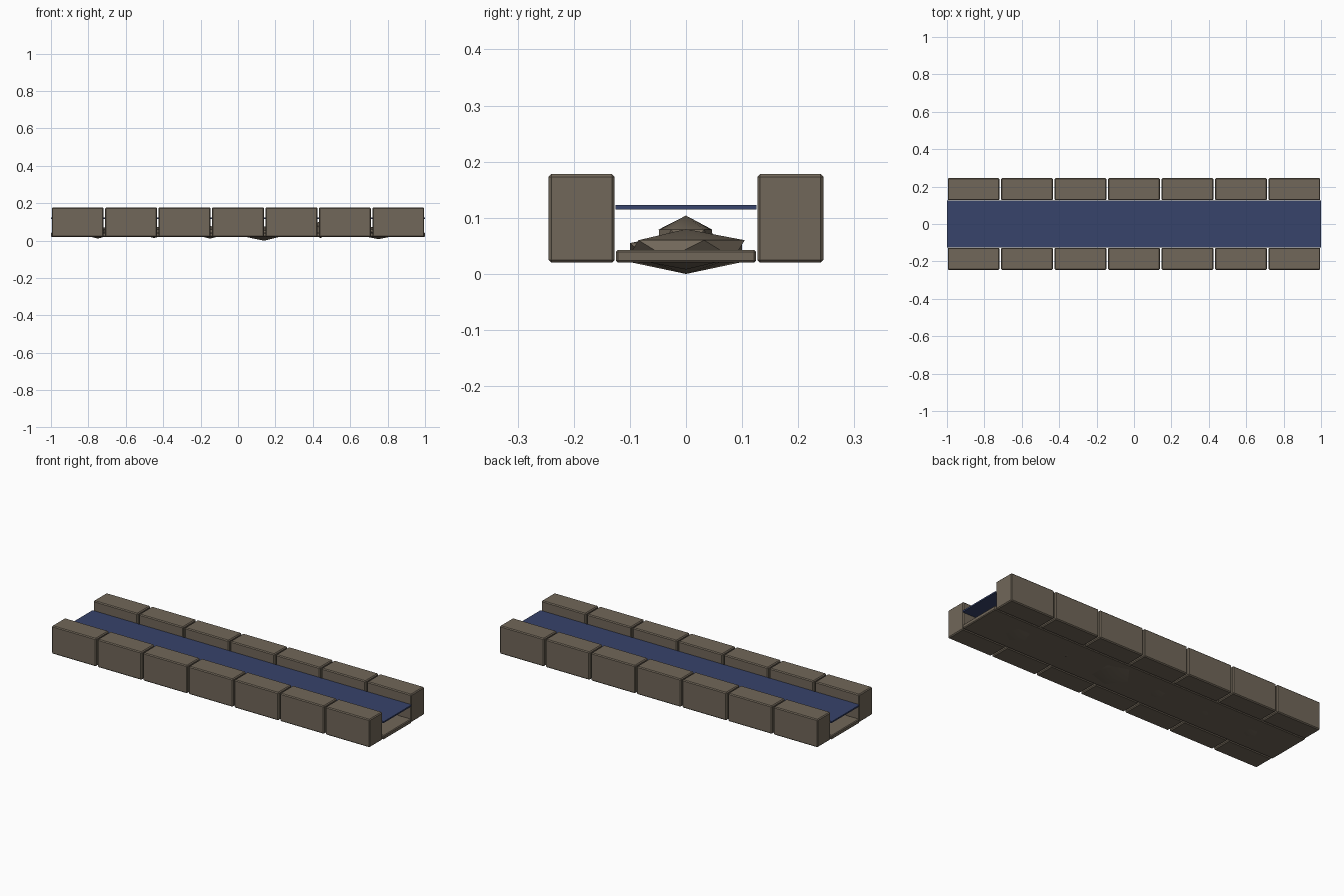
import bpy
import math

if "Cube" in bpy.data.objects:
    bpy.data.objects.remove(bpy.data.objects["Cube"])


def material(name, rgb):
    m = bpy.data.materials.new(name)
    m.diffuse_color = (*rgb, 1.0)
    m.use_nodes = True
    m.node_tree.nodes["Principled BSDF"].inputs["Base Color"].default_value = m.diffuse_color
    return m


STONE = material("brown_stone", (0.165, 0.135, 0.100))
WATER = material("deep_blue_water", (0.038, 0.056, 0.145))


def box(name, x, y, z, mat, bevel=0.0):
    """Box from (min, max) ranges, with optional chamfered edges."""
    ranges = (x, y, z)
    bpy.ops.mesh.primitive_cube_add(
        size=1, location=[(a + b) / 2 for a, b in ranges])
    ob = bpy.context.object
    ob.name = name
    ob.scale = [b - a for a, b in ranges]
    bpy.ops.object.transform_apply(location=False, rotation=False, scale=True)
    ob.data.materials.append(mat)
    if bevel:
        mod = ob.modifiers.new("worn_edges", 'BEVEL')
        mod.width = bevel
        mod.segments = 1
    return ob


# Two rows of wall blocks, with narrow gaps between them
COUNT, PITCH, LENGTH = 7, 0.2857, 0.277
for side, (y0, y1) in (("front", (-0.245, -0.127)), ("back", (0.127, 0.245))):
    for i in range(COUNT):
        cx = (i - (COUNT - 1) / 2) * PITCH
        box(f"{side}_wall_block_{i + 1}", (cx - LENGTH / 2, cx + LENGTH / 2),
            (y0, y1), (0.02, 0.178), STONE, 0.005)

# Channel floor and water sheet
box("channel_floor", (-1, 1), (-0.125, 0.125), (0.02, 0.043), STONE, 0.004)
box("water_surface", (-1, 1), (-0.126, 0.126), (0.115, 0.123), WATER)

# Flattened rocks set into the floor: x, radius, half height, centre z, turn
ROCKS = [
    (-0.75, 0.085, 0.034, 0.045, 10),
    (-0.45, 0.080, 0.032, 0.046, 50),
    (-0.15, 0.090, 0.034, 0.045, 25),
    (0.14, 0.117, 0.038, 0.038, 0),
    (0.44, 0.056, 0.045, 0.059, 40),
    (0.75, 0.117, 0.036, 0.044, 18),
]
for i, (x, radius, half, z, turn) in enumerate(ROCKS):
    bpy.ops.mesh.primitive_ico_sphere_add(
        subdivisions=1, radius=1, location=(x, 0, z),
        rotation=(0, 0, math.radians(turn)))
    rock = bpy.context.object
    rock.name = f"bed_rock_{i + 1}"
    rock.scale = (radius, radius, half)
    bpy.ops.object.transform_apply(location=False, rotation=True, scale=True)
    rock.data.materials.append(STONE)
    bpy.ops.object.shade_smooth_by_angle(angle=math.radians(40))
